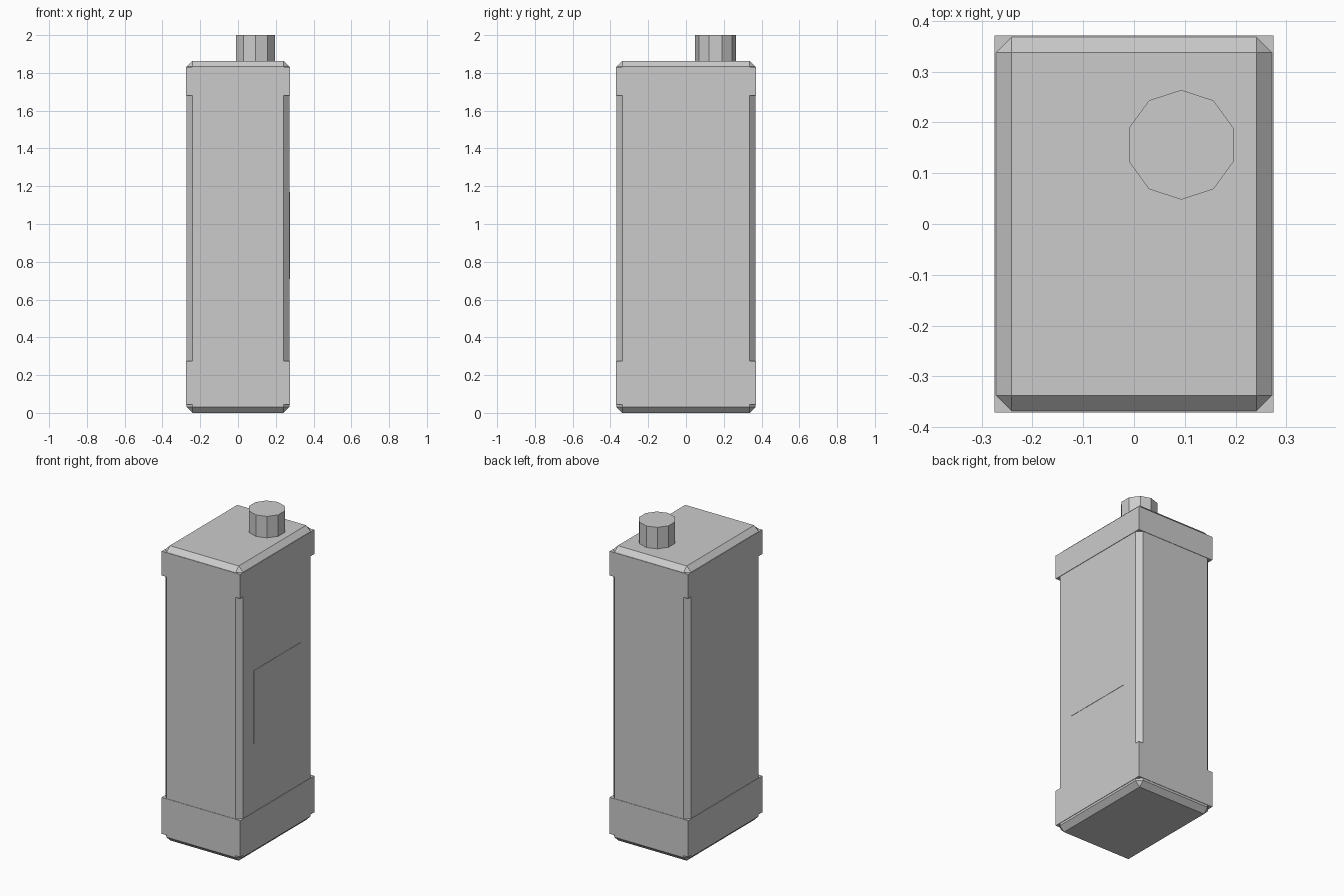
import bpy, math

if "Cube" in bpy.data.objects:
    bpy.data.objects.remove(bpy.data.objects["Cube"])

def box(name, size, centre, bevel=0.0):
    bpy.ops.mesh.primitive_cube_add(size=1, location=centre)
    ob = bpy.context.object
    ob.name = name
    ob.scale = size
    bpy.ops.object.transform_apply(location=False, rotation=False, scale=True)
    if bevel:
        mod = ob.modifiers.new("chamfer", 'BEVEL')
        mod.width = bevel
        mod.segments = 1
    return ob

# Chamfered main body
H = 1.864
box("body", (0.544, 0.737, H), (0, 0, H / 2), 0.031)

# Square-cornered bands round the top and bottom
for name, z0, z1 in (("bottom_band", 0.045, 0.275), ("top_band", 1.679, 1.832)):
    box(name, (0.55, 0.742, z1 - z0), (0, 0, (z0 + z1) / 2))

# Thin square panel on the right side
box("side_panel", (0.004, 0.465, 0.46), (0.272, 0, 0.94))

# Ten-sided cap with a corner pointing to the back
bpy.ops.mesh.primitive_cylinder_add(vertices=10, radius=0.108, depth=0.16,
                                    location=(0.093, 0.156, 1.92))
bpy.context.object.name = "cap"
